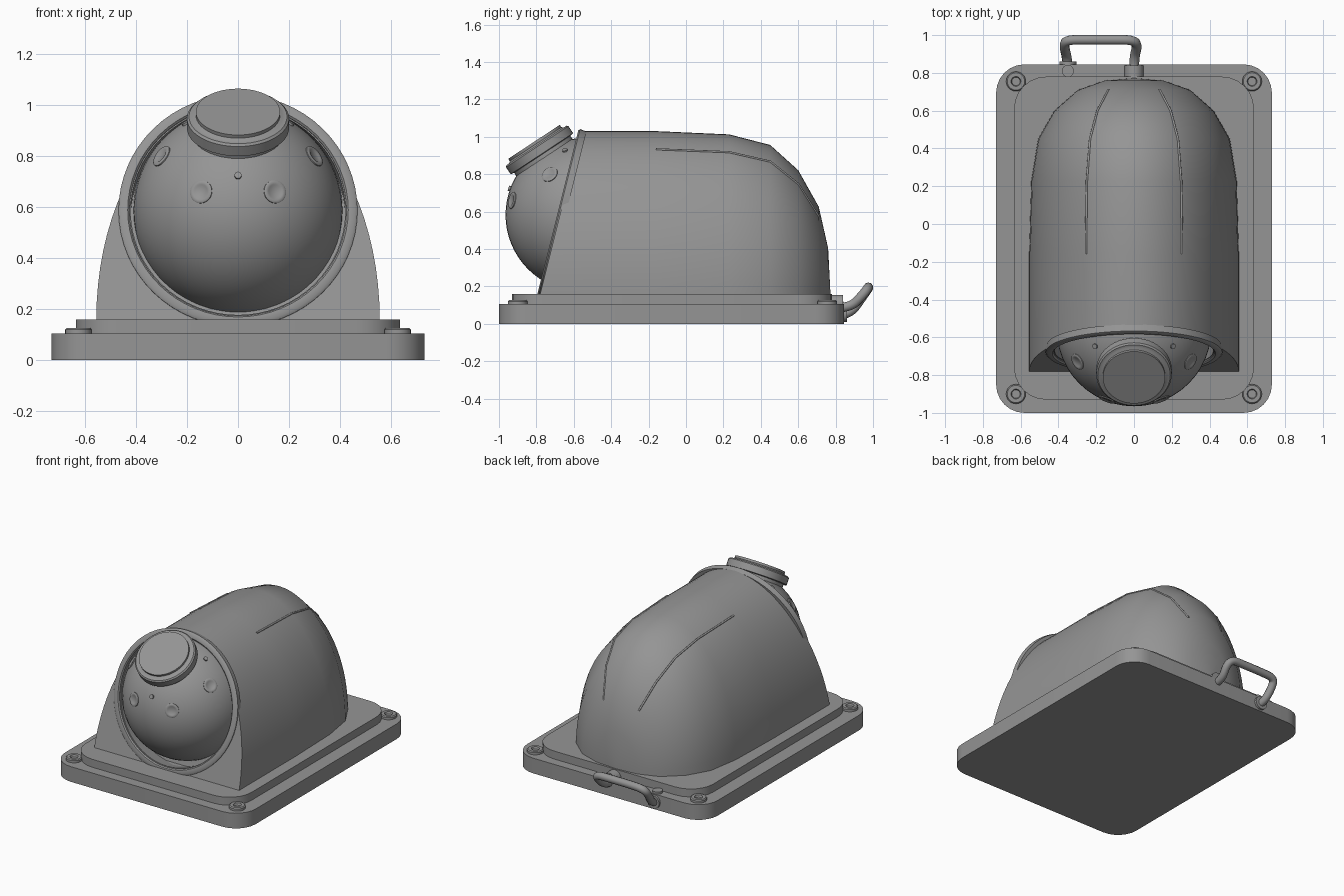
import bpy, bmesh
from math import sin, cos, pi, sqrt
from mathutils import Vector

if "Cube" in bpy.data.objects:
    bpy.data.objects.remove(bpy.data.objects["Cube"], do_unlink=True)

grey = bpy.data.materials.new("plain grey")
grey.use_nodes = True
grey.diffuse_color = (0.3, 0.3, 0.3, 1)
grey.node_tree.nodes["Principled BSDF"].inputs["Base Color"].default_value = (0.3, 0.3, 0.3, 1)


def finish(name, bm, angle=40):
    bmesh.ops.recalc_face_normals(bm, faces=bm.faces)
    mesh = bpy.data.meshes.new(name)
    bm.to_mesh(mesh)
    bm.free()
    mesh.materials.append(grey)
    ob = bpy.data.objects.new(name, mesh)
    bpy.context.collection.objects.link(ob)
    smooth(ob, angle)
    return ob


def smooth(ob, angle):
    bpy.ops.object.select_all(action='DESELECT')
    ob.select_set(True)
    bpy.context.view_layer.objects.active = ob
    bpy.ops.object.shade_smooth_by_angle(angle=angle * pi / 180)


def loft(bm, rings, caps=True, loop=False):
    """Skin a list of closed rings of points."""
    vs = [[bm.verts.new(p) for p in ring] for ring in rings]
    pairs = list(zip(vs, vs[1:])) + ([(vs[-1], vs[0])] if loop else [])
    for a, b in pairs:
        for i in range(len(a)):
            j = (i + 1) % len(a)
            bm.faces.new((a[i], a[j], b[j], b[i]))
    if caps:
        bm.faces.new(vs[0])
        bm.faces.new(vs[-1])


def lathe(name, profile, centre, axis, sides=32, hollow=False):
    """Turn (radius, height) points about an axis through centre."""
    turn = Vector(axis).to_track_quat('Z', 'Y')
    rings = [[Vector(centre) + turn @ Vector((r * cos(2 * pi * i / sides), r * sin(2 * pi * i / sides), h))
              for i in range(sides)] for r, h in profile]
    bm = bmesh.new()
    loft(bm, rings, caps=not hollow, loop=hollow)
    return finish(name, bm)


def plate(name, half, y0, y1, z0, z1, r):
    """Rounded rectangular slab."""
    corners = [(half - r, y1 - r), (r - half, y1 - r), (r - half, y0 + r), (half - r, y0 + r)]
    outline = [(x + r * cos((k + t / 6) * pi / 2), y + r * sin((k + t / 6) * pi / 2))
               for k, (x, y) in enumerate(corners) for t in range(7)]
    bm = bmesh.new()
    loft(bm, [[(x, y, z) for x, y in outline] for z in (z0, z1)])
    return finish(name, bm)


def tube(name, points, radius, kind='POLY'):
    curve = bpy.data.curves.new(name, 'CURVE')
    curve.dimensions = '3D'
    curve.bevel_depth = radius
    curve.bevel_resolution = 3
    curve.use_fill_caps = True
    spline = curve.splines.new(kind)
    spline.points.add(len(points) - 1)
    for p, co in zip(spline.points, points):
        p.co = (*co, 1)
    if kind == 'NURBS':
        spline.order_u = 3
        spline.use_endpoint_u = True
        spline.resolution_u = 6
    curve.materials.append(grey)
    ob = bpy.data.objects.new(name, curve)
    bpy.context.collection.objects.link(ob)


# Stepped base
plate("base_plate", 0.73, -1, 0.845, 0, 0.105, 0.15)
plate("upper_plate", 0.635, -0.93, 0.78, 0.105, 0.16, 0.17)

# Corner screws with sunken sockets
for x in (-0.625, 0.625):
    for y in (-0.9, 0.755):
        lathe("corner_screw", [(0.052, 0), (0.052, 0.02), (0.046, 0.026), (0.026, 0.026), (0.022, 0.012)],
              (x, y, 0.1), (0, 0, 1), 24)

# Arched housing with slanted front and domed back
FLOOR, WIDE, TALL, SLOPE = 0.16, 0.555, 0.87, 0.25
stations = [(-0.16, 1), (0.23, 0.98), (0.45, 0.915), (0.6, 0.76), (0.71, 0.535), (0.76, 0.28), (0.772, 0.01)]


def arch(a, s):
    return WIDE * s * cos(a), FLOOR + TALL * s * sin(a)


angles = [pi * i / 40 for i in range(41)]
rings = [[(x, -0.78 + SLOPE * (z - FLOOR), z) for x, z in (arch(a, 1) for a in angles)]]
for y, s in stations:
    rings.append([(x, y, z) for x, z in (arch(a, s) for a in angles)])
bm = bmesh.new()
loft(bm, rings)
housing = finish("housing", bm)

# Round recess in the slanted front
opening = Vector((0, -0.674, 0.585))
facing = Vector((0, -1, SLOPE)).normalized()
cutter = lathe("recess_cutter", [(0.42, -0.1), (0.42, 0.1)], opening, facing, 64)
cutter.hide_render = True
cut = housing.modifiers.new("recess", 'BOOLEAN')
cut.operation = 'DIFFERENCE'
cut.solver = 'EXACT'
cut.object = cutter
bpy.context.view_layer.objects.active = housing
bpy.ops.object.modifier_apply(modifier="recess")
bpy.data.objects.remove(cutter, do_unlink=True)
smooth(housing, 45)

# Rim around the recess
lathe("opening_rim", [(0.425, -0.03), (0.465, -0.03), (0.468, 0.006), (0.458, 0.014), (0.432, 0.014), (0.425, 0.006)],
      opening, facing, 64, hollow=True)

# Ball head
ball = Vector((0, -0.555, 0.582))
R = 0.41
bm = bmesh.new()
bmesh.ops.create_uvsphere(bm, u_segments=48, v_segments=32, radius=R)
bmesh.ops.translate(bm, verts=bm.verts, vec=ball)
finish("ball_head", bm)

# Lens cap on the upper front of the ball, with a thin cover disc
lens = Vector((0, -0.55, 0.835)).normalized()
lathe("lens_cap", [(0.18, 0.34), (0.18, 0.388), (0.2, 0.392), (0.2, 0.437), (0.192, 0.445), (0.175, 0.445), (0.165, 0.453)],
      ball, lens, 48)
lathe("lens_cover", [(0.165, 0.445), (0.165, 0.468)], ball, lens, 48)


def on_ball(x, z):
    dx, dz = x - ball.x, z - ball.z
    return Vector((dx, -sqrt(max(R * R - dx * dx - dz * dz, 0.001)), dz)).normalized()


# Shallow round sensors and small studs on the ball
for side in (-1, 1):
    for x, z in ((0.145, 0.66), (0.3, 0.8)):
        lathe("sensor_ring", [(0.046, R - 0.02), (0.046, R + 0.001), (0.042, R + 0.004), (0.03, R + 0.004), (0.026, R + 0.001)],
              ball, on_ball(side * x, z), 24)
    lathe("ball_stud", [(0.014, R - 0.02), (0.014, R + 0.008)], ball, on_ball(side * 0.205, 0.925), 12)
lathe("ball_stud", [(0.014, R - 0.02), (0.014, R + 0.01)], ball, on_ball(0, 0.722), 12)

# Raised seams running over the dome
for side in (-1, 1):
    seam = []
    for y, s in stations[:5]:
        x, z = arch(1.094, s)
        seam.append((side * x, y, z))
    tube("dome_seam", seam, 0.006)

# Cable loop with its plug and clip at the back
lathe("cable_plug", [(0.05, 0), (0.05, 0.07)], (0, 0.77, 0.105), (0, 1, 0), 24)
lathe("cable_stud", [(0.032, 0), (0.032, 0.02)], (-0.35, 0.81, 0.1), (0, 0, 1), 24)
lathe("cable_clip", [(0.045, 0), (0.045, 0.02)], (-0.35, 0.84, 0.055), (0, 1, 0), 24)
tube("cable_loop", [(0, 0.8, 0.085), (0, 0.88, 0.085), (0.02, 0.95, 0.16), (-0.01, 0.975, 0.195), (-0.1, 0.975, 0.195),
                    (-0.25, 0.975, 0.195), (-0.36, 0.975, 0.19), (-0.37, 0.94, 0.14), (-0.355, 0.88, 0.055),
                    (-0.35, 0.83, 0.05)], 0.026, 'NURBS')
